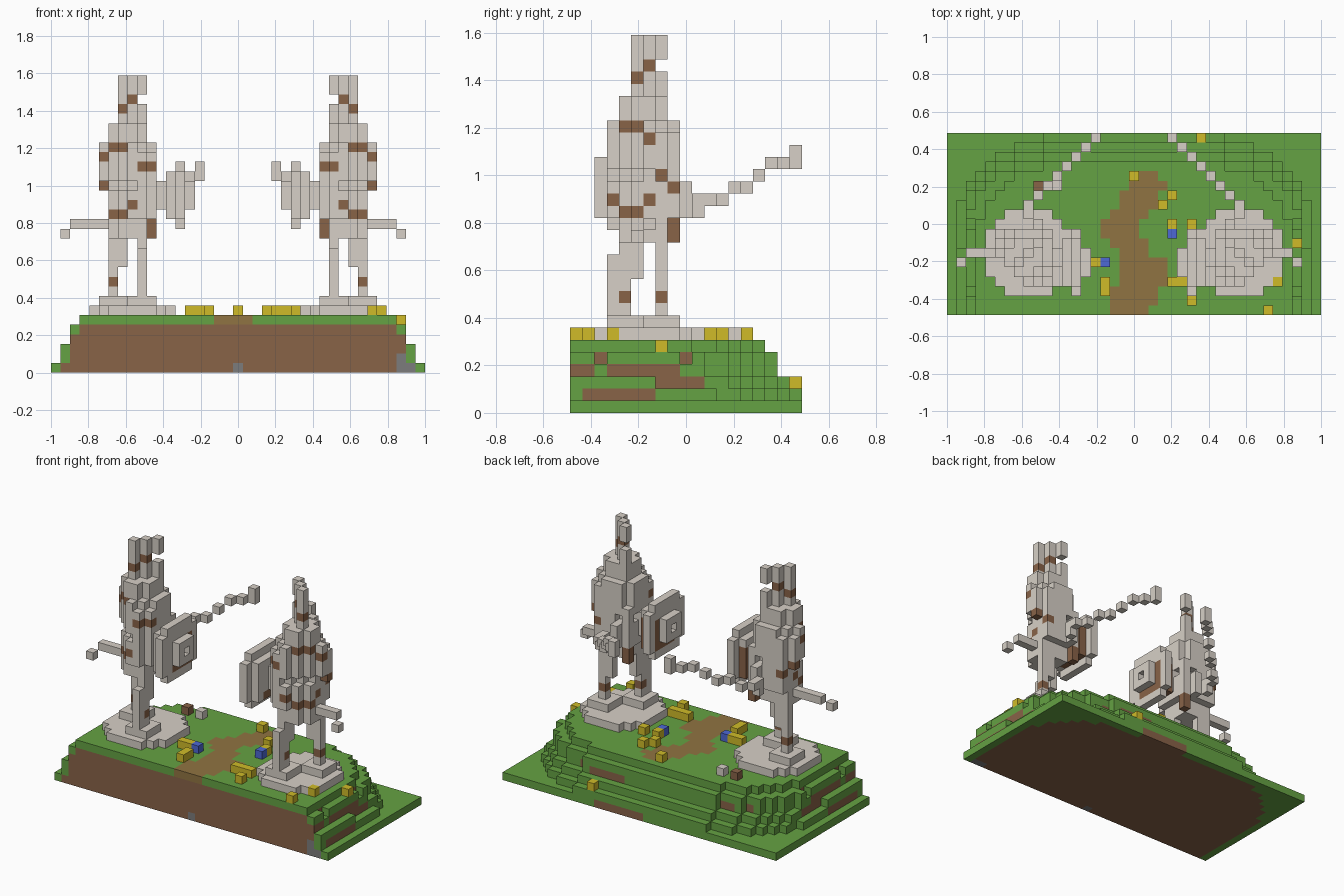
import bpy
import bmesh
from mathutils import Vector

cube = bpy.data.objects.get("Cube")
if cube:
    bpy.data.objects.remove(cube)

UNIT = 2 / 39
COLOURS = {
    "stone": (0.68, 0.63, 0.57),
    "grass": (0.13, 0.36, 0.056),
    "earth": (0.25, 0.125, 0.064),
    "path": (0.28, 0.175, 0.054),
    "yellow": (0.63, 0.50, 0.022),
    "blue": (0.075, 0.14, 0.66),
    "grey": (0.20, 0.20, 0.20),
}


def make_material(name, rgb):
    mat = bpy.data.materials.new(name)
    mat.use_nodes = True
    colour = (*rgb, 1)
    mat.diffuse_color = colour
    shader = mat.node_tree.nodes["Principled BSDF"]
    shader.inputs["Base Color"].default_value = colour
    shader.inputs["Roughness"].default_value = 0.9
    return mat


MATERIALS = {name: make_material(name, rgb) for name, rgb in COLOURS.items()}
parts = {}      # part name -> {cell: colour}
occupied = set()


def add(part, cells, colour="stone"):
    for cell in cells:
        if cell not in occupied:
            occupied.add(cell)
            parts.setdefault(part, {})[cell] = colour


def box(xs, ys, zs):
    """Cells of a block, each range given as inclusive (low, high)."""
    return [(x, y, z)
            for x in range(xs[0], xs[1] + 1)
            for y in range(ys[0], ys[1] + 1)
            for z in range(zs[0], zs[1] + 1)]


# Terraced hill, rounded towards the back, with notches that bare the earth
half_widths = [19, 18, 18, 17, 17, 16]
back_rows = [9, 9, 8, 7, 7, 6]
notches = set(box((18, 18), (-2, 1), (2, 2))) | {(17, -7, 4), (17, 0, 4)}


def in_hill(x, y, k):
    if k > 5 or abs(x) > half_widths[k] or (abs(x), y, k) in notches:
        return False
    if k == 0 or y < -3:
        return y <= 9
    across = abs(x) / (half_widths[k] + 0.6)
    along = (y + 4) / (back_rows[k] + 4.6)
    return across ** 3 + along ** 3 <= 1


# Bare earth streaks: rows on the hill's sides, per layer
side_streaks = {1: (-8, -3), 3: (-9, -1)}


def hill_colour(x, y, k):
    if not in_hill(x, y, k + 1):
        return "grass"
    if (abs(x) + 1, y, k) in notches:
        return "earth"
    if not in_hill(abs(x) + 1, y, k):
        low, high = side_streaks.get(k, (0, -1))
        return "earth" if low <= y <= high else "grass"
    if not in_hill(x, y + 1, k):
        return "earth" if (x + 5 * k) % 19 < 7 else "grass"
    return "earth"


path_rows = [(-2, 1), (-2, 2), (-2, 2), (-1, 3), (-1, 3), (-1, 3), (-1, 1), (-2, 1),
             (-3, 0), (-3, 0), (-2, 1), (-1, 2), (-1, 2), (0, 3), (1, 2)]

for x, y, k in box((-19, 19), (-9, 9), (0, 5)):
    if not in_hill(x, y, k):
        continue
    colour = hill_colour(x, y, k)
    row = y + 9
    if k == 5 and row < len(path_rows) and path_rows[row][0] <= x <= path_rows[row][1]:
        colour = "path"
    if y == -9 and (k == 0 and x in (0, 17, 18) or k == 1 and x == 17):
        colour = "grey"
    add("hill", [(x, y, k)], colour)

# Flowers and loose rubble
blooms = [(0, 5), (4, 3), (3, 2), (4, 0), (6, 0), (-4, -4), (-5, -4), (-3, -6), (-3, -7),
          (4, -6), (5, -6), (6, -6), (6, -8), (15, -6), (14, -9)]
add("yellow_flowers", [(x, y, 6) for x, y in blooms] + [(17, -2, 5), (7, 9, 2)], "yellow")
add("blue_flowers", [(4, -1, 6), (-3, -4, 6)], "blue")
add("rubble", [(-8, 4, 6)])
add("rubble", [(-10, 4, 6)], "earth")

# Weathered patches on the statues
RUST = {(12, -4, 27), (11, -3, 28), (12, -5, 23), (13, -4, 23), (12, -5, 16), (13, -4, 16),
        (14, -3, 22), (9, -5, 21), (10, -6, 21), (14, -2, 19), (13, -1, 18), (11, -6, 17),
        (13, -3, 17), (9, -1, 14), (9, -1, 15), (10, -5, 9), (13, -2, 9)}

# Torso bands: heights, x range, y range, reach along side and facing axes
TORSO = [((14, 15), (10, 13), (-5, -2), 3, 3),
         ((16, 18), (9, 13), (-6, -1), 3, 4),
         ((19, 19), (9, 14), (-6, -1), 2, 4),
         ((20, 22), (9, 14), (-6, -1), 3, 4),
         ((23, 23), (9, 14), (-6, -1), 3, 3),
         ((24, 25), (10, 13), (-5, -2), 3, 2),
         ((26, 27), (10, 12), (-4, -2), 2, 0)]


def in_shield(x, dy, dk):
    if x == 7:
        return dy <= 2 and dk <= 2
    if x == 6:
        return dy + dk <= 5
    return max(dy, dk) == 1


def shield_rust(x, y, k):
    dy, dk = y + 4, k - 18
    return x in (6, 7) and max(abs(dy), abs(dk)) == 2 and dy - dk > 0


def statue_cells():
    """Cells of one statue on the +x side, grouped by part."""
    cells = {}
    cells["pedestal"] = [(x, y, 6) for x, y, k in box((7, 15), (-7, 1), (6, 6))
                         if (x - 11) ** 2 + (y + 3) ** 2 <= 21]
    cells["legs"] = (box((12, 14), (-3, -1), (7, 7)) + box((9, 11), (-6, -4), (7, 7))
                     + box((13, 13), (-2, -2), (8, 13)) + box((12, 12), (-2, -2), (11, 13))
                     + box((10, 10), (-6, -5), (8, 12)) + box((10, 10), (-5, -4), (11, 13)))
    # The body stands diagonally, so it is trimmed along both diagonals
    cells["torso"] = [(x, y, k)
                      for zs, xs, ys, side, facing in TORSO
                      for x, y, k in box(xs, ys, zs)
                      if abs(x - y - 14) <= side and abs(x + y - 8) <= facing]
    # Three-pronged head
    cells["head"] = (box((11, 11), (-3, -3), (26, 30)) + box((12, 12), (-4, -4), (26, 30))
                     + box((10, 10), (-2, -2), (29, 30)))
    # Sword arm with a hanging cuff, and the blade rising to the back
    cells["sword_arm"] = (box((9, 9), (-1, -1), (14, 20)) + box((10, 10), (0, 0), (16, 18))
                          + box((11, 11), (1, 1), (16, 17)))
    rise = [17, 17, 18, 18, 19, 20, 20, 20]
    cells["sword"] = [(11 - n, 2 + n, k) for n, k in enumerate(rise)] + [(4, 9, 21)]
    # Shield on the inner side: back plate, round plate and hollow boss
    cells["shield_arm"] = box((8, 8), (-4, -3), (17, 19))
    cells["shield"] = [(x, y, k) for x, y, k in box((5, 7), (-7, -1), (15, 21))
                       if in_shield(x, abs(y + 4), abs(k - 18))]
    return cells


for side, label in ((1, "left"), (-1, "right")):
    for part, cells in statue_cells().items():
        for x, y, k in cells:
            worn = (x, y, k) in RUST or (part == "shield" and shield_rust(x, y, k))
            add(f"{label}_{part}", [(side * x, y, k)], "earth" if worn else "stone")
    # Trailing arm on the outer side
    end = 17 if side > 0 else 18
    arm = [(side * x, -3, 15) for x in range(13, end)] + [(side * end, -4, 14)]
    add(f"{label}_outer_arm", arm)


def build(part, cells):
    """Turn cells into a block mesh, keeping only the faces that show."""
    bm = bmesh.new()
    names = sorted(set(cells.values()))
    corners = {}

    def vertex(point):
        key = tuple(round(c * 2) for c in point)
        if key not in corners:
            corners[key] = bm.verts.new(point * UNIT)
        return corners[key]

    for cell, colour in cells.items():
        centre = Vector(cell) + Vector((0, 0, 0.5))
        for axis in range(3):
            for sign in (-1, 1):
                normal = Vector((0, 0, 0))
                normal[axis] = sign
                if tuple(int(c) for c in Vector(cell) + normal) in occupied:
                    continue
                u = Vector((0, 0, 0))
                u[(axis + 1) % 3] = 0.5
                v = normal.cross(u)
                mid = centre + normal / 2
                loop = [mid - u - v, mid + u - v, mid + u + v, mid - u + v]
                face = bm.faces.new([vertex(p) for p in loop])
                face.material_index = names.index(colour)
    mesh = bpy.data.meshes.new(part)
    bm.to_mesh(mesh)
    bm.free()
    for name in names:
        mesh.materials.append(MATERIALS[name])
    obj = bpy.data.objects.new(part, mesh)
    bpy.context.collection.objects.link(obj)


for part, cells in parts.items():
    build(part, cells)
